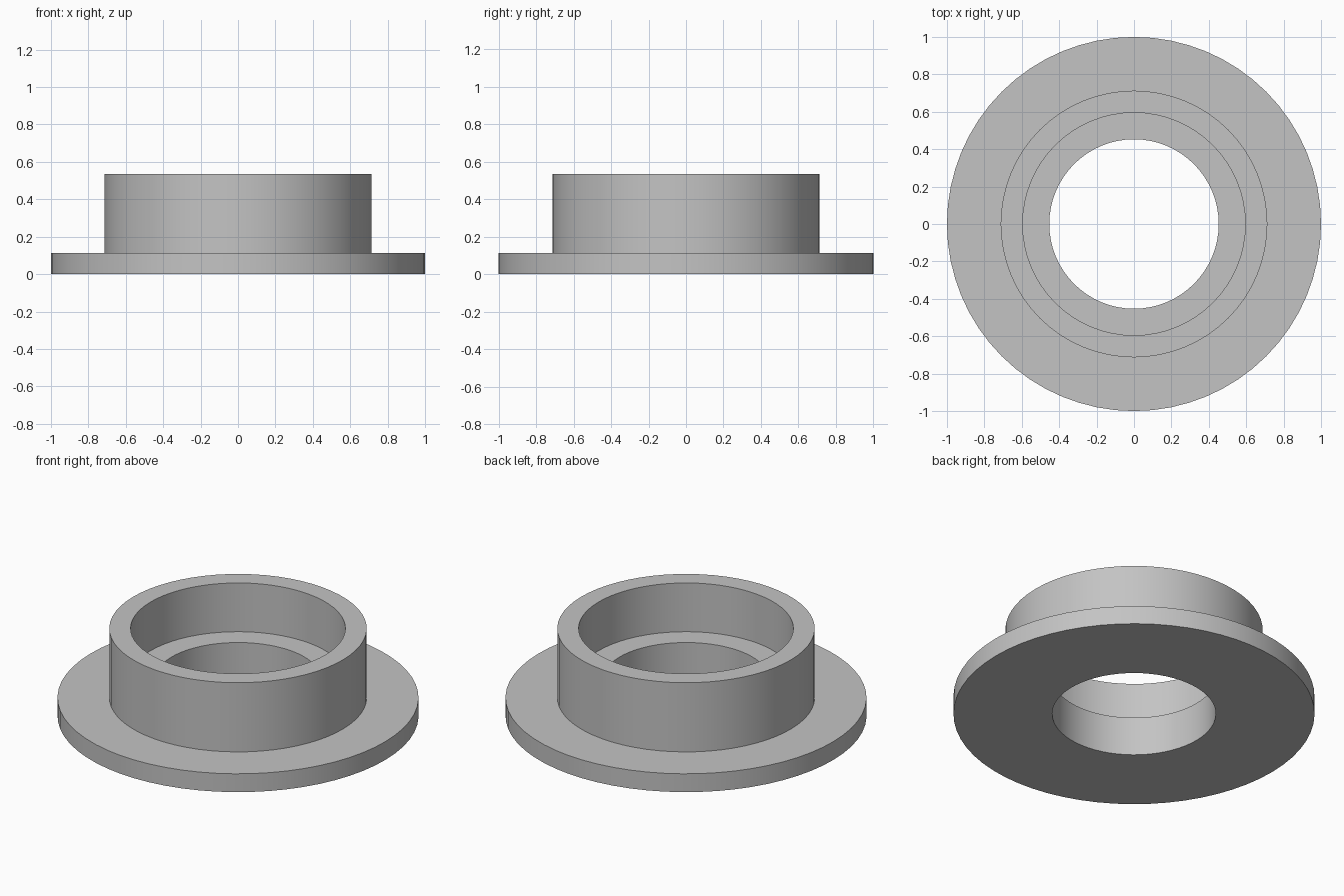
import bpy
import bmesh
import math

cube = bpy.data.objects.get("Cube")
if cube:
    bpy.data.objects.remove(cube, do_unlink=True)

SEGMENTS = 64

# Plain grey finish
grey = bpy.data.materials.new("plain_grey")
grey.use_nodes = True
colour = (0.55, 0.55, 0.55, 1)
grey.diffuse_color = colour
grey.node_tree.nodes["Principled BSDF"].inputs["Base Color"].default_value = colour


def lathe(name, profile):
    """Revolve a closed (radius, height) profile around the z axis."""
    bm = bmesh.new()
    verts = [bm.verts.new((r, 0, z)) for r, z in profile]
    edges = [bm.edges.new((v, verts[i - 1])) for i, v in enumerate(verts)]
    bmesh.ops.spin(bm, geom=verts + edges, cent=(0, 0, 0), axis=(0, 0, 1),
                   angle=math.tau, steps=SEGMENTS, use_merge=True)
    bmesh.ops.remove_doubles(bm, verts=bm.verts, dist=0.0001)
    bmesh.ops.recalc_face_normals(bm, faces=bm.faces)
    mesh = bpy.data.meshes.new(name)
    bm.to_mesh(mesh)
    bm.free()
    mesh.materials.append(grey)
    obj = bpy.data.objects.new(name, mesh)
    bpy.context.collection.objects.link(obj)
    bpy.ops.object.select_all(action="DESELECT")
    obj.select_set(True)
    bpy.context.view_layer.objects.active = obj
    bpy.ops.object.shade_smooth_by_angle(angle=math.radians(30))
    return obj


# Flanged bushing: wide base flange, raised collar, counterbored through hole
FLANGE, COLLAR, COUNTERBORE, BORE = 1.0, 0.713, 0.595, 0.453
FLANGE_TOP, LEDGE, TOP = 0.112, 0.237, 0.535

lathe("flanged_bushing", [
    (BORE, 0), (FLANGE, 0), (FLANGE, FLANGE_TOP), (COLLAR, FLANGE_TOP),
    (COLLAR, TOP), (COUNTERBORE, TOP), (COUNTERBORE, LEDGE), (BORE, LEDGE),
])
